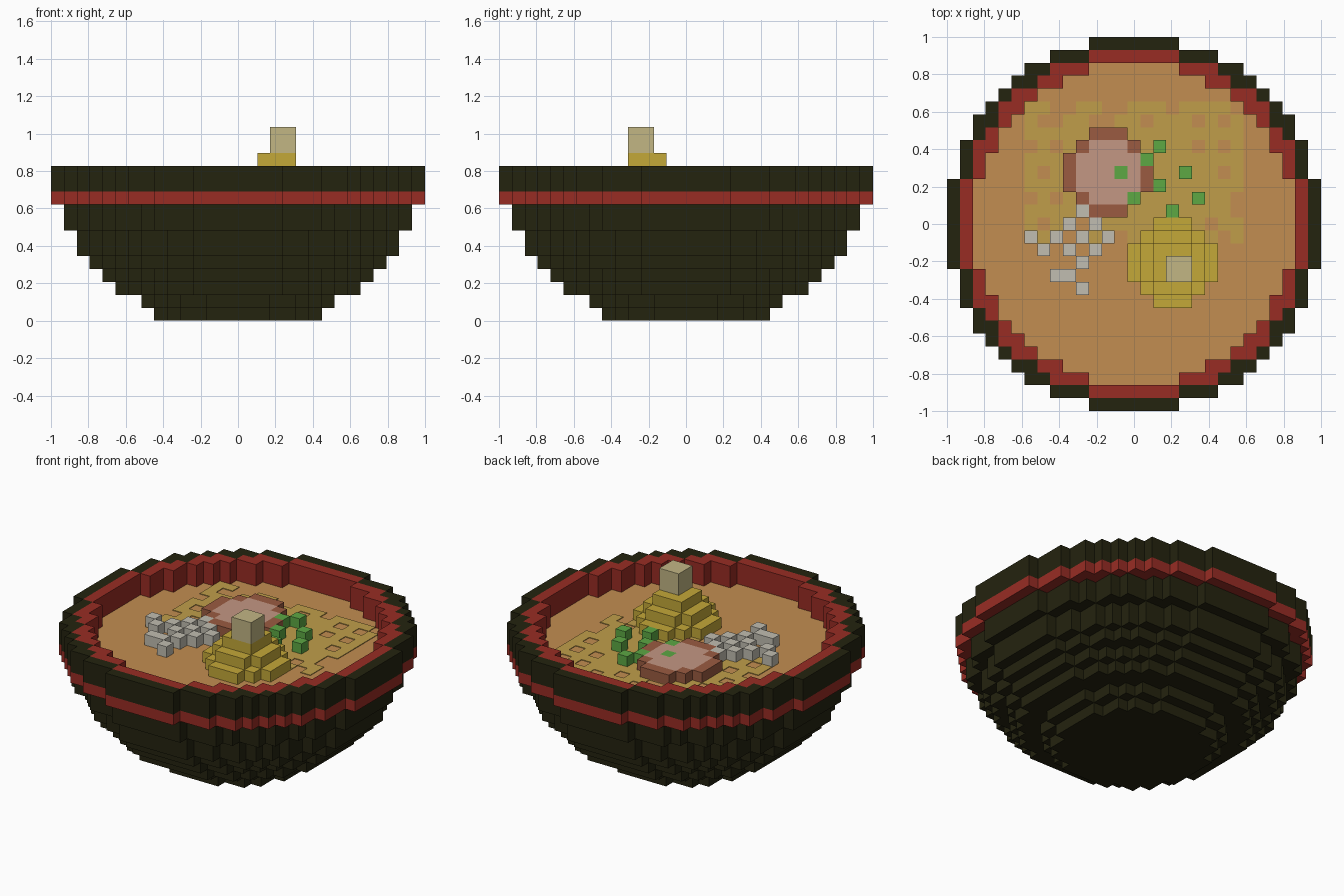
import bpy
import bmesh
import math

if "Cube" in bpy.data.objects:
    bpy.data.objects.remove(bpy.data.objects["Cube"], do_unlink=True)

V = 2 / 29  # size of one voxel


def material(name, rgb):
    lin = [((c / 255 + 0.055) / 1.055) ** 2.4 if c > 10 else c / 3295 for c in rgb]
    m = bpy.data.materials.new(name)
    m.use_nodes = True
    m.diffuse_color = (*lin, 1)
    bsdf = next(n for n in m.node_tree.nodes if n.type == 'BSDF_PRINCIPLED')
    bsdf.inputs["Base Color"].default_value = (*lin, 1)
    bsdf.inputs["Roughness"].default_value = 0.8
    return m


BLACK = material("bowl black", (36, 35, 15))
RED = material("lacquer red", (152, 44, 36))
SOUP = material("broth orange", (194, 141, 81))
NOODLE = material("noodle yellow", (192, 158, 74))
CORN = material("corn yellow", (196, 168, 56))
BUTTER = material("butter cream", (194, 182, 132))
BROWN = material("meat brown", (155, 91, 65))
PINK = material("meat pink", (196, 151, 131))
GREEN = material("onion green", (93, 168, 68))
WHITE = material("garlic white", (193, 189, 177))


def disc(r, cx=0, cy=0):
    """Grid cells whose centres lie inside a circle."""
    n = math.ceil(r)
    return {(cx + i, cy + j) for i in range(-n, n + 1) for j in range(-n, n + 1)
            if i * i + j * j < r * r}


def voxels(name, mat, layers):
    """Extrude each (cells, bottom, top) layer into a blocky solid."""
    bm = bmesh.new()
    for cells, z0, z1 in layers:
        cache = {}

        def v(x, y, z):
            key = (x, y, z)
            if key not in cache:
                cache[key] = bm.verts.new(((x - 0.5) * V, (y - 0.5) * V, z * V))
            return cache[key]

        for i, j in sorted(cells):
            ring = [(i, j), (i + 1, j), (i + 1, j + 1), (i, j + 1)]
            bm.faces.new([v(x, y, z1) for x, y in ring])
            bm.faces.new([v(x, y, z0) for x, y in reversed(ring)])
            for k, (dx, dy) in enumerate([(0, -1), (1, 0), (0, 1), (-1, 0)]):
                if (i + dx, j + dy) not in cells:
                    a, b = ring[k], ring[(k + 1) % 4]
                    bm.faces.new([v(*a, z0), v(*b, z0), v(*b, z1), v(*a, z1)])
    bmesh.ops.dissolve_limit(bm, angle_limit=0.01, verts=bm.verts, edges=bm.edges)
    # keep the flat areas as simple triangles
    bmesh.ops.triangulate(bm, faces=[f for f in bm.faces if len(f.verts) > 4])
    me = bpy.data.meshes.new(name)
    bm.to_mesh(me)
    bm.free()
    me.materials.append(mat)
    ob = bpy.data.objects.new(name, me)
    bpy.context.collection.objects.link(ob)
    return ob


# Bowl: stepped body, red stripe, black rim and red lining
steps = [(6.5, 0, 1), (7.5, 1, 2), (9.5, 2, 3), (10.5, 3, 4),
         (11.5, 4, 5), (12.5, 5, 7), (13.5, 7, 9)]
voxels("bowl_body", BLACK, [(disc(r), a, b) for r, a, b in steps])
voxels("bowl_stripe", RED, [(disc(14.5) - disc(12.5), 9, 10)])
voxels("bowl_rim", BLACK, [(disc(14.5) - disc(13.5), 10, 12)])
voxels("bowl_lining", RED, [(disc(13.5) - disc(12.5), 10, 12)])

# Broth with noodle strands lying flush in the surface
voxels("broth", SOUP, [(disc(12.5), 9, 10)])
pattern = [
    "##..##..###.####.",
    "#..##..##.###.#.#",
    "#################",
    ".#.##########.#.#",
    "#################",
    "#.#.########.##.#",
    "#################",
    ".#.##########.##.",
    "################.",
    "#.##.#######.#.##",
    "##..##..####.##.#",
]
strands = {(c - 8, 9 - r) for r, row in enumerate(pattern)
           for c, ch in enumerate(row) if ch == "#"}
voxels("noodles", NOODLE, [(strands, 10, 10.06)])

# Onion pieces, some set into the meat slice
onion = {(2, 6), (1, 5), (-1, 4), (4, 4), (2, 3), (0, 2), (5, 2), (3, 1)}
voxels("spring_onion", GREEN, [({c}, 10, 11) for c in sorted(onion)])

# Meat slice: pink middle with a brown edge
middle = disc(2.5, -2, 4)
voxels("meat_middle", PINK, [(middle - onion, 10, 11)])
voxels("meat_edge", BROWN, [(disc(3.5, -2, 4) - middle - onion, 10, 11)])

# Garlic bits
garlic = [(-4, 1), (-5, 0), (-3, 0), (-8, -1), (-6, -1), (-4, -1), (-2, -1),
          (-7, -2), (-5, -2), (-3, -2), (-4, -3), (-6, -4), (-5, -4), (-4, -5)]
voxels("garlic_bits", WHITE, [({c}, 10, 11) for c in garlic])

# Corn mound topped with a butter cube
voxels("corn_mound", CORN, [(disc(3.5 - k, 3, -3), 10 + k, 11 + k) for k in range(3)])
voxels("butter_cube", BUTTER, [({(3, -3), (4, -3), (3, -4), (4, -4)}, 13, 15)])
